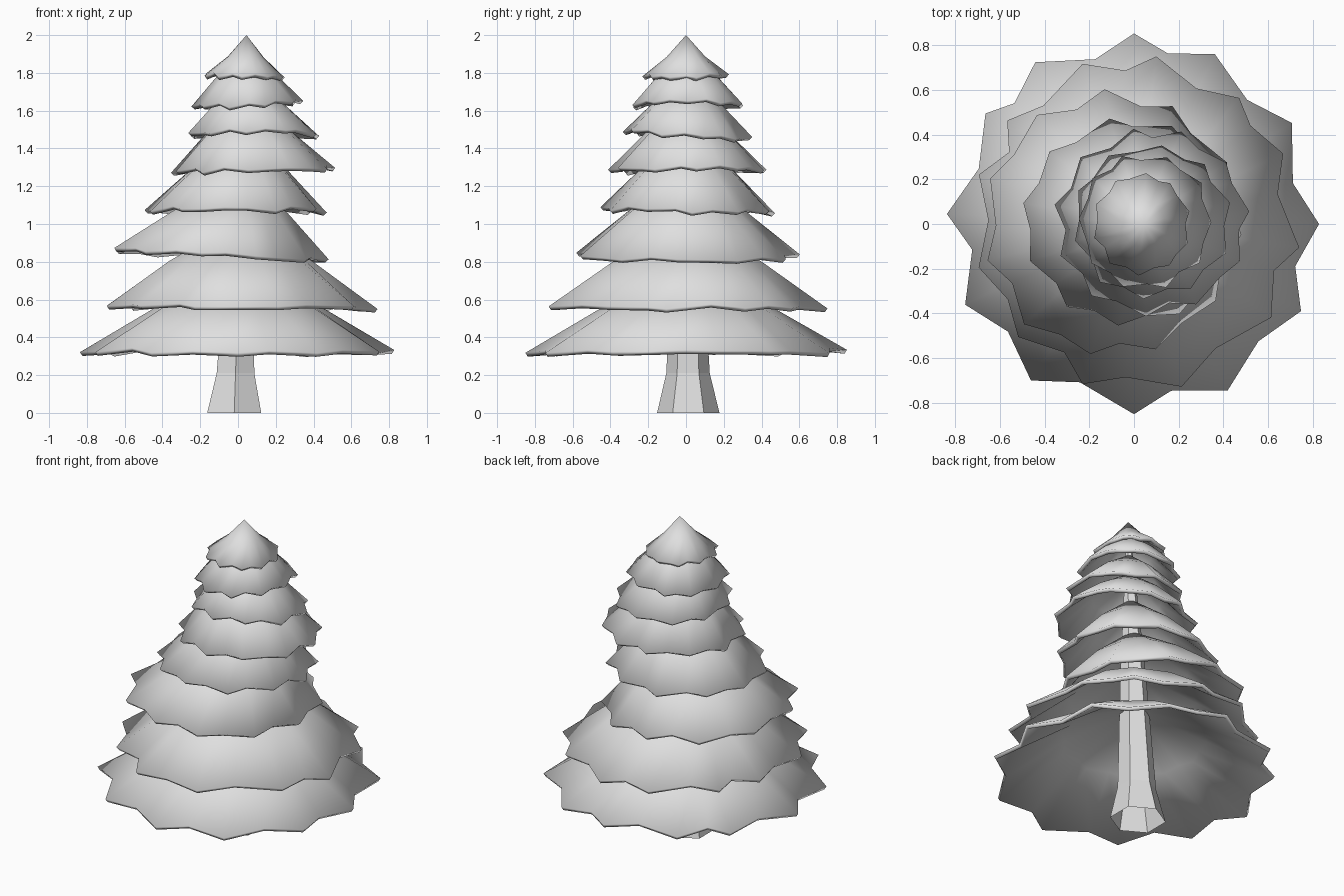
import bpy, math, random
from mathutils import Vector

random.seed(4)
if "Cube" in bpy.data.objects:
    bpy.data.objects.remove(bpy.data.objects["Cube"])

grey = bpy.data.materials.new("plain_grey")
grey.use_nodes = True
grey.diffuse_color = (0.74, 0.74, 0.74, 1)
grey.node_tree.nodes["Principled BSDF"].inputs["Base Color"].default_value = (0.74, 0.74, 0.74, 1)


def loft(name, rings, apex):
    """Skin equal-length rings of points, open at the start and ending in an apex."""
    n = len(rings[0])
    verts = [p for ring in rings for p in ring] + [apex]
    faces = []
    for k in range(len(rings) - 1):
        for i in range(n):
            j = (i + 1) % n
            faces.append((k * n + i, k * n + j, (k + 1) * n + j, (k + 1) * n + i))
    last = (len(rings) - 1) * n
    faces += [(last + i, last + (i + 1) % n, len(verts) - 1) for i in range(n)]
    mesh = bpy.data.meshes.new(name)
    mesh.from_pydata(verts, [], faces)
    mesh.materials.append(grey)
    obj = bpy.data.objects.new(name, mesh)
    bpy.context.collection.objects.link(obj)
    return obj


def axis(z):
    """Centre line of the gently leaning trunk."""
    return Vector((-0.02 + 0.0325 * z, 0.012 - 0.006 * z, z))


# Six-sided hollow trunk with a flared foot
trunk_rings = []
for z, r in [(0, 0.165), (0.21, 0.115), (0.4, 0.105), (1.0, 0.075), (1.8, 0.02)]:
    trunk_rings.append([axis(z) + Vector((r * math.sin(a), -r * math.cos(a), 0))
                        for a in (math.tau * i / 6 for i in range(6))])
loft("trunk", trunk_rings, axis(1.85))


def branch_tier(name, centre, radii, z, height, tips, tilt, profile):
    """Drooping conical shell with a jagged rim, gathered at the trunk."""
    rim = []
    for i, a in enumerate(tips):
        gap = (tips[(i + 1) % len(tips)] - a) % 360
        rim.append((a, random.uniform(0.98, 1.01), random.uniform(-0.01, 0.01)))
        rim.append((a + gap * random.uniform(0.42, 0.62), random.uniform(0.88, 0.92),
                    random.uniform(0.0, 0.02)))
    top = axis(z + height)
    rings = []
    for r, h, jag in profile:
        ring = []
        for a, scale, dz in rim:
            c, s = math.cos(math.radians(a)), math.sin(math.radians(a))
            k = r * (1 + (scale - 1) * jag)
            x = top.x + (centre[0] - top.x) * r + radii[0] * k * c
            y = top.y + (centre[1] - top.y) * r + radii[1] * k * s
            lean = tilt[0] * c + tilt[1] * s
            ring.append((x, y, z + height * h + (dz + lean) * r * jag))
        rings.append(ring)
    obj = loft(name, rings, top)
    obj.data.shade_smooth()
    shell = obj.modifiers.new("thickness", "SOLIDIFY")
    shell.thickness = 0.024
    shell.offset = -1


def even(count, start):
    return [start + 360 * i / count + random.uniform(-3, 3) for i in range(count)]


# Rows: centre, x and y radii, rim height, tier height, tip angles, x and y tilt
cone = [(1, 0, 1), (0.53, 0.53, 0.5)]
point = [(1, 0, 1), (0.45, 0.46, 0.5)]
low_tips = [0, 32, 64, 90, 122, 144, 177, 205, 236, 270, 300, 333]
second_tips = [25, 50, 83, 109, 142, 163, 195, 223, 251, 286, 326, 352]
tiers = [
    ((0, 0), (0.83, 0.85), 0.325, 0.44, low_tips, (0, 0)),
    ((0.01, 0), (0.73, 0.75), 0.56, 0.46, second_tips, (0, 0)),
    ((-0.1, 0), (0.58, 0.6), 0.835, 0.43, even(11, -3), (-0.03, 0)),
    ((-0.02, 0.01), (0.49, 0.47), 1.07, 0.41, even(11, 4), (0, -0.01)),
    ((0.08, 0.01), (0.44, 0.42), 1.285, 0.37, even(11, 5), (0.01, 0)),
    ((0.08, 0.01), (0.36, 0.35), 1.47, 0.31, even(10, 12), (0, -0.02)),
    ((0.05, 0.01), (0.3, 0.31), 1.63, 0.29, even(10, 0), (0.015, 0)),
    ((0.035, 0), (0.22, 0.23), 1.785, 0.215, even(10, 15), (0, 0)),
]
for number, row in enumerate(tiers, 1):
    branch_tier(f"branch_tier_{number}", *row, point if number == len(tiers) else cone)
